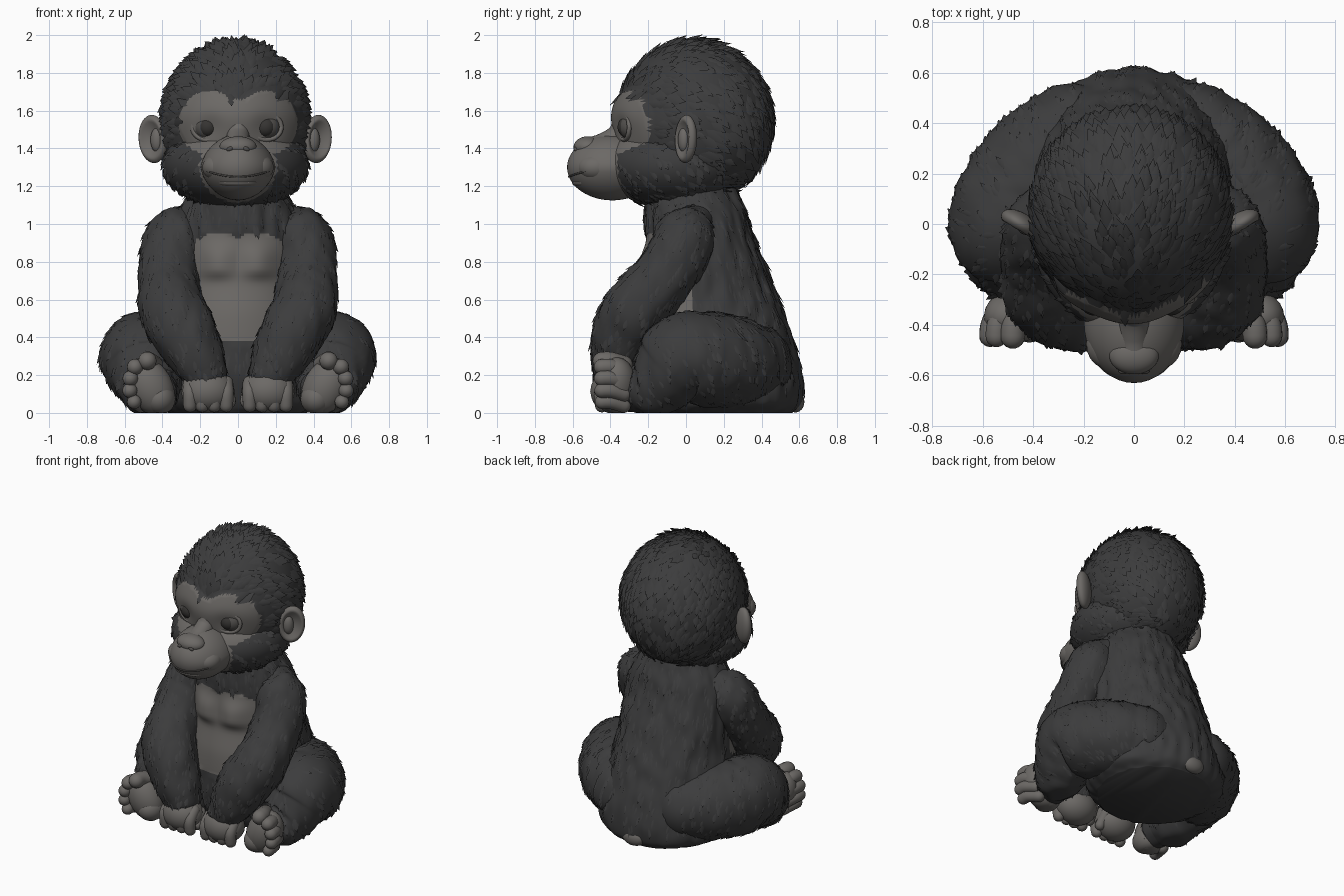
import bpy, bmesh, math, random
from mathutils import Vector, Euler, noise

random.seed(4)
if "Cube" in bpy.data.objects:
    bpy.data.objects.remove(bpy.data.objects["Cube"])


def material(name, r, g, b):
    m = bpy.data.materials.new(name)
    m.use_nodes = True
    m.diffuse_color = (r, g, b, 1)
    m.node_tree.nodes["Principled BSDF"].inputs["Base Color"].default_value = (r, g, b, 1)
    return m


FUR = material("charcoal fur", .045, .045, .046)
SKIN = material("grey skin", .15, .141, .132)
CREASE = material("dark skin crease", .085, .08, .075)
EYE = material("dark iris", .036, .034, .032)


def finish(name, bm, mats, rule=None):
    for v in bm.verts:
        v.co.z = max(v.co.z, 0)
    bm.normal_update()
    for f in bm.faces:
        f.smooth = True
        if rule and rule(f.calc_center_median()):
            f.material_index = 1
    me = bpy.data.meshes.new(name)
    bm.to_mesh(me)
    bm.free()
    for m in mats:
        me.materials.append(m)
    ob = bpy.data.objects.new(name, me)
    bpy.context.collection.objects.link(ob)
    return ob


def blob(name, mats, centre, radii, rot=(0, 0, 0), shape=None, warp=None, rule=None, sub=3):
    """Ellipsoid; shape edits unit coordinates, warp edits final ones."""
    bm = bmesh.new()
    bmesh.ops.create_icosphere(bm, subdivisions=sub, radius=1)
    turn = Euler(rot).to_matrix()
    for v in bm.verts:
        p = shape(v.co) if shape else v.co
        p = turn @ Vector(a * b for a, b in zip(p, radii)) + Vector(centre)
        v.co = warp(p) if warp else p
    return finish(name, bm, mats, rule)


def spline(keys, steps):
    """Catmull-Rom samples of equal-length tuples."""
    ks = [keys[0]] + list(keys) + [keys[-1]]
    out = []
    for i in range(len(keys) - 1):
        a, b, c, d = ks[i:i + 4]
        for s in range(steps):
            t = s / steps
            out.append([q + .5 * t * (r - p + t * (2 * p - 5 * q + 4 * r - w + t * (3 * (q - r) + w - p)))
                        for p, q, r, w in zip(a, b, c, d)])
    return out + [list(keys[-1])]


def skin_rings(bm, rings):
    rows = [[bm.verts.new(p) for p in ring] for ring in rings]
    n = len(rows[0])
    for a, b in zip(rows, rows[1:]):
        for i in range(n):
            bm.faces.new((a[i], a[(i + 1) % n], b[(i + 1) % n], b[i]))
    bm.faces.new(rows[0][::-1])
    bm.faces.new(rows[-1])
    bmesh.ops.recalc_face_normals(bm, faces=bm.faces)


def ruffle(p, amount=.012):
    q = Vector((p.x * 17, p.y * 17, p.z * 6))
    return amount * noise.noise(q)


def limb(name, mat, keys, steps=8, sides=40, fur=True):
    """Round-ended tube through (x, y, z, radius) keys."""
    pts = spline(keys, steps)
    first, last = pts[0], pts[-1]

    def cap(end, nxt):
        d = (Vector(end[:3]) - Vector(nxt[:3])).normalized()
        arcs = [math.radians(a) for a in (20, 40, 60, 75, 87)]
        return [list(Vector(end[:3]) + d * end[3] * math.sin(a)) + [end[3] * math.cos(a)] for a in arcs]

    pts = cap(first, pts[1])[::-1] + pts + cap(last, pts[-2])
    rings = []
    for i, p in enumerate(pts):
        t = Vector(pts[min(i + 1, len(pts) - 1)][:3]) - Vector(pts[max(i - 1, 0)][:3])
        u = t.cross(Vector((1, 0, .2))).normalized()
        w = t.cross(u).normalized()
        ring = []
        for k in range(sides):
            a = math.tau * k / sides
            d = u * math.cos(a) + w * math.sin(a)
            c = Vector(p[:3]) + d * p[3]
            ring.append(c + d * ruffle(c) if fur else c)
        rings.append(ring)
    bm = bmesh.new()
    skin_rings(bm, rings)
    return finish(name, bm, [mat])


def tufts(name, ob, count, length, width, lift, flow, lowest=.05):
    """Leaf-shaped fur locks laid over the fur-coloured faces."""
    faces = [f for f in ob.data.polygons if f.material_index == 0 and f.center.z > lowest]
    bm = bmesh.new()
    for f in random.choices(faces, weights=[f.area for f in faces], k=count):
        n, c = f.normal, f.center
        d = Vector(flow(c)) + Vector(random.uniform(-.2, .2) for _ in range(3))
        d = (d - n * d.dot(n)).normalized()
        s = n.cross(d)
        k = random.uniform(.7, 1.2)
        L, W = length * k, width * k
        root, tip = c - d * L * .5 - n * .012, c + d * L * .5 + n * lift * k
        mid = c + n * lift * .2
        l, r, top = mid + s * W / 2 - n * .008, mid - s * W / 2 - n * .008, mid + n * lift * .55
        vs = [bm.verts.new(p) for p in (root, l, r, tip, top)]
        for tri in ((0, 2, 4), (2, 3, 4), (3, 1, 4), (1, 0, 4)):
            bm.faces.new([vs[i] for i in tri])
    finish(name, bm, [FUR])


# Head and jaw, with bare skin round the eyes and muzzle
def bare_face(p):
    if p.y > -.1:
        return False
    eyes = ((abs(p.x) - .15) / .165) ** 2 + ((p.z - 1.535) / .17) ** 2 < 1
    bridge = abs(p.x) < .15 and 1.4 < p.z < 1.66
    muzzle = (p.x / .205) ** 2 + ((p.z - 1.3) / .185) ** 2 < 1
    return eyes or bridge or muzzle


def face_relief(p):
    if bare_face(p):
        brow = math.exp(-((p.z - 1.58) / .09) ** 2)
        socket = math.exp(-((abs(p.x) - .155) ** 2 + (p.z - 1.51) ** 2) / .005)
        p = p + Vector((0, -.014 - .014 * brow + .02 * socket, 0))
    return p


def head_flow(p):
    return (p.x * 1.5, 1, -.4 - 2 * p.y)


head = blob("head", [FUR, SKIN], (-.015, .045, 1.54), (.393, .415, .43), warp=face_relief, rule=bare_face, sub=6)
jaw = blob("jaw", [FUR, SKIN], (-.012, -.06, 1.312), (.385, .37, .235), rule=bare_face, sub=5)
tufts("head_fur", head, 850, .13, .062, .016, head_flow)
tufts("jaw_fur", jaw, 380, .085, .042, .012, lambda p: (p.x, .5, -.8))
tufts("crest_fur", head, 45, .12, .055, .03, lambda p: (p.x, 1, .1), 1.91)

# Muzzle, nose and mouth
blob("muzzle", [SKIN], (0, -.39, 1.3), (.198, .24, .175),
     shape=lambda p: Vector((p.x * (1 - .12 * abs(p.z)), p.y, p.z)), sub=4)
limb("nose_bridge", SKIN, [(0, -.33, 1.56, .05), (0, -.36, 1.47, .06), (0, -.44, 1.415, .065), (0, -.51, 1.4, .06)],
     fur=False)
blob("nose", [SKIN], (0, -.52, 1.408), (.098, .075, .056), sub=4)
for s, side in ((1, "left"), (-1, "right")):
    blob(side + "_nostril", [CREASE], (s * .042, -.583, 1.398), (.02, .012, .012), (0, s * .4, 0))
    blob(side + "_cheek", [SKIN], (s * .1, -.475, 1.3), (.09, .1, .075))
limb("mouth_line", CREASE, [(x, -.39 - .231 * math.sqrt(1 - (x / .2) ** 2 * .93), 1.25 + 1.1 * x * x, .005)
     for x in (-.165, -.11, -.05, 0, .05, .11, .165)], sides=8, fur=False)
blob("lower_lip", [SKIN], (0, -.53, 1.22), (.11, .075, .03))


# Eyes and ears
def ear_bowl(p):
    r = p.x * p.x + p.z * p.z
    return Vector((p.x, p.y + (1.1 * max(0, 1 - 1.5 * r) if p.y < 0 else 0), p.z))


for s, side in ((1, "left"), (-1, "right")):
    e = Vector((s * .155 - .006, -.285, 1.513))
    blob(side + "_eyeball", [CREASE], e, (.075, .07, .07))
    blob(side + "_iris", [EYE], e + Vector((s * -.003, -.022, 0)), (.056, .056, .056))
    lid = []
    for k in range(17):
        a = math.tau * k / 16
        lid.append((e.x + .08 * math.cos(a), e.y - .04 + .025 * s * math.cos(a), e.z + .068 * math.sin(a), .013))
    limb(side + "_eyelid", SKIN, lid, steps=2, sides=8, fur=False)
    blob(side + "_ear", [SKIN], (s * .435 - .015, .0, 1.45), (.085, .045, .128), (0, s * .1, s * .55),
         shape=ear_bowl, sub=4)
    blob(side + "_inner_ear", [SKIN], (s * .415 - .015, -.012, 1.445), (.035, .03, .065), (0, 0, s * .55))


# Torso with bare chest and belly
def bare_front(p):
    x = abs(p.x)
    belly = p.z < .72 and p.y < .03 and (x / .4) ** 2 + ((p.z - .64) / .27) ** 2 < 1
    chest = p.y < 0 and (x / .24) ** 4 + ((p.z - .8) / (.155 - .5 * max(0, .06 - x))) ** 4 < 1
    return belly or chest


sections = [(0, .2, .36, .36), (.06, .2, .44, .41), (.2, .18, .46, .43), (.4, .15, .42, .41), (.6, .13, .37, .36),
            (.8, .1, .36, .31), (.95, .07, .35, .28), (1.05, .055, .32, .265), (1.15, .035, .26, .245),
            (1.25, .03, .2, .22)]
rings = []
for z, cy, rx, ry in spline(sections, 10):
    ring = []
    for k in range(140):
        a = math.tau * k / 140
        p = Vector((rx * math.cos(a), cy + ry * math.sin(a), z))
        if bare_front(p):
            drop = .11 if z > .78 else .065
            pec = math.exp(-((abs(p.x) - .115) / .1) ** 2 - abs((z - .78) / drop) ** 3)
            p.y -= .045 * pec + .012 * math.exp(-((z - .55) / .1) ** 2)
        else:
            p += Vector((math.cos(a), math.sin(a), 0)) * (ruffle(p, .016) + .004)
        ring.append(p)
    rings.append(ring)
bm = bmesh.new()
skin_rings(bm, rings)
torso = finish("torso", bm, [FUR, SKIN], bare_front)
tufts("torso_fur", torso, 700, .11, .036, .007, lambda p: (0, .2, -1), .12)
blob("tail_nub", [SKIN], (0, .58, .06), (.085, .047, .058))

# Arms, hands, legs and feet
for s, side in ((1, "left"), (-1, "right")):
    arm = limb(side + "_arm", FUR, [(s * x, y, z, r) for x, y, z, r in (
        (.27, .035, .98, .125), (.325, .0, .93, .162), (.36, -.05, .82, .16), (.368, -.15, .68, .16),
        (.35, -.265, .55, .17), (.283, -.33, .42, .168), (.215, -.36, .29, .145), (.175, -.37, .21, .12))])
    tufts(side + "_arm_fur", arm, 380, .085, .037, .008, lambda p: (-p.x * .5, -.3, -1))
    blob(side + "_palm", [SKIN], (s * .16, -.385, .115), (.142, .122, .118))
    for i in range(4):
        x = s * (.062 + .064 * i)
        limb(side + "_finger_%d" % (i + 1), SKIN, [(x, -.4, .16, .037), (x, -.447, .11, .039), (x, -.445, .04, .037)],
             steps=4, sides=14, fur=False)
    limb(side + "_thumb", SKIN, [(s * .055, -.34, .13, .035), (s * .045, -.39, .06, .034)], sides=14, fur=False)

    leg = limb(side + "_leg", FUR, [(s * x, y, z, r) for x, y, z, r in (
        (.24, .34, .26, .22), (.35, .24, .27, .245), (.455, .1, .285, .25), (.5, -.01, .295, .235),
        (.49, -.09, .22, .205), (.465, -.19, .14, .165), (.44, -.28, .12, .115))])
    tufts(side + "_leg_fur", leg, 460, .09, .04, .007, lambda p: (0, .4, -1))
    blob(side + "_foot", [SKIN], (s * .465, -.365, .14), (.118, .105, .165), (0, s * .5, 0))
    blob(side + "_heel", [SKIN], (s * .415, -.37, .075), (.085, .1, .085))
    for i, (x, z, r) in enumerate(((.48, .275, .049), (.545, .243, .043), (.57, .182, .042), (.573, .118, .04),
                                   (.55, .058, .038))):
        limb(side + "_toe_%d" % (i + 1), SKIN, [(s * (x - .035), -.33, z - .02, r), (s * (x - .005), -.4, z, r),
             (s * x, -.445, z, r)], steps=4, sides=14, fur=False)
